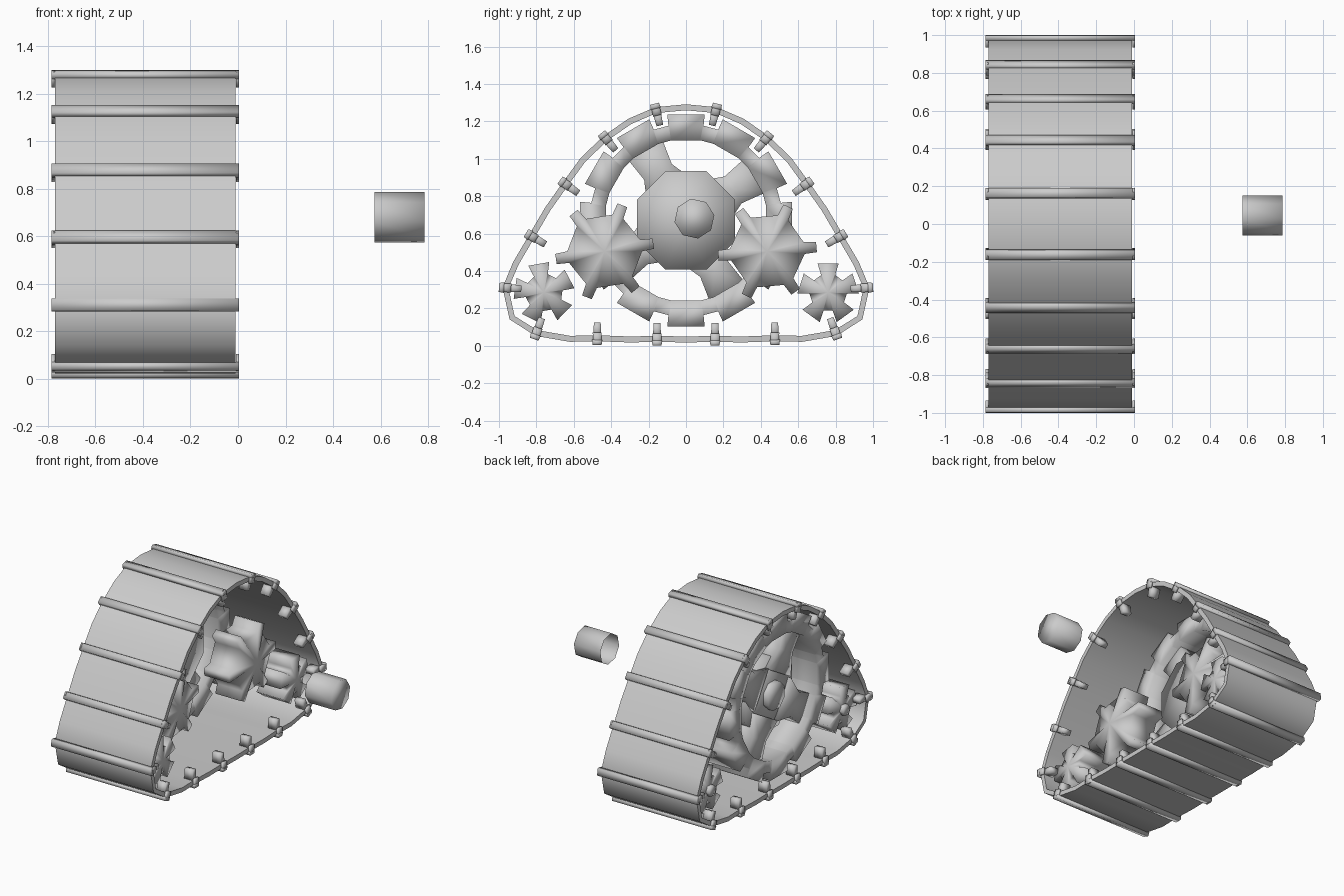
import bpy, bmesh
from math import sin, cos, radians
from mathutils import Vector

if "Cube" in bpy.data.objects:
    bpy.data.objects.remove(bpy.data.objects["Cube"])


def finish(name, bm, angle=100):
    bmesh.ops.recalc_face_normals(bm, faces=bm.faces[:])
    me = bpy.data.meshes.new(name)
    bm.to_mesh(me)
    bm.free()
    me.shade_smooth()
    me.set_sharp_from_angle(angle=radians(angle))
    ob = bpy.data.objects.new(name, me)
    bpy.context.collection.objects.link(ob)
    return ob


def loop_at(bm, x, pts):
    return [bm.verts.new((x, y, z)) for y, z in pts]


def bridge(bm, a, b):
    n = len(a)
    for i in range(n):
        j = (i + 1) % n
        bm.faces.new((a[i], a[j], b[j], b[i]))


def prism(bm, pts, x0, x1, dome0=0.0, dome1=0.0):
    """Extrude a (y, z) outline along x, with low pointed ends."""
    n = len(pts)
    a, b = loop_at(bm, x0, pts), loop_at(bm, x1, pts)
    bridge(bm, a, b)
    cy, cz = sum(p[0] for p in pts) / n, sum(p[1] for p in pts) / n
    for ring, x in ((a, x0 - dome0), (b, x1 + dome1)):
        c = bm.verts.new((x, cy, cz))
        for i in range(n):
            bm.faces.new((ring[i], ring[(i + 1) % n], c))


def polar(c, r, deg):
    return (c[0] + r * cos(radians(deg)), c[1] + r * sin(radians(deg)))


def circle(c, r, n, rot=0):
    return [polar(c, r, rot + 360 * i / n) for i in range(n)]


def gear(c, n, root, tip, root_half, tip_half, rot=0):
    """Toothed outline; half widths are in degrees."""
    pts = []
    for i in range(n):
        t = rot + 360 * i / n
        pts += [polar(c, root, t - root_half), polar(c, tip, t - tip_half),
                polar(c, tip, t + tip_half), polar(c, root, t + root_half)]
    return pts


# Track path: every odd point carries a cleat
half = [(0, 1.275), (.16, 1.26), (.3, 1.2), (.43, 1.11), (.55, .995), (.645, .865),
        (.74, .73), (.825, .585), (.91, .44), (.965, .31), (.93, .15), (.8, .068),
        (.62, .037), (.475, .04), (.31, .034), (.155, .036), (0, .034)]
path = [Vector(p) for p in half] + [Vector((-y, z)) for y, z in half[-2:0:-1]]
N = len(path)


def frame(i):
    t = (path[(i + 1) % N] - path[i - 1]).normalized()
    return t, Vector((-t.y, t.x))       # tangent, outward normal (path runs clockwise)


# Track belt
X0, X1 = -.77, -.01
bm = bmesh.new()
outer = [path[i] + frame(i)[1] * .016 for i in range(N)]
inner = [path[i] - frame(i)[1] * .016 for i in range(N)]
rings = [loop_at(bm, x, p) for x, p in ((X0, outer), (X1, outer), (X1, inner), (X0, inner))]
for k in range(4):
    bridge(bm, rings[k], rings[(k + 1) % 4])
finish("track_belt", bm, 70)

# Cleats: outer bar, clips round the belt edges, short lugs inside each edge
bm = bmesh.new()
for i in range(1, N, 2):
    t, n = frame(i)

    def bar(x0, x1, lo, hi, w_lo, w_hi):
        p = path[i]
        prism(bm, [p + n * lo - t * w_lo, p + n * lo + t * w_lo,
                   p + n * hi + t * w_hi, p + n * hi - t * w_hi], x0, x1)

    bar(-.785, .005, .008, .035, .028, .024)
    for a, b in ((-.785, -.771), (-.009, .005)):
        bar(a, b, -.03, .035, .024, .022)
    for a, b in ((-.765, -.7), (-.08, -.015)):
        bar(a, b, -.085, -.012, .018, .022)
finish("track_cleats", bm, 95)

# Large drive wheel: toothed rim
C = (0, .67)
bm = bmesh.new()
rim = gear(C, 12, .515, .575, 10.5, 10)
hole = []
for y, z in rim:
    d = Vector((y, z - C[1])).normalized() * .435
    hole.append((d.x, d.y + C[1]))
rings = [loop_at(bm, x, p) for x, p in ((-.74, rim), (-.46, rim), (-.46, hole), (-.74, hole))]
for k in range(4):
    bridge(bm, rings[k], rings[(k + 1) % 4])
finish("drive_wheel_rim", bm)

# Four flared spokes
bm = bmesh.new()
for deg in (33, 120, 213, 300):
    d = Vector((cos(radians(deg)), sin(radians(deg))))
    s, c = Vector((-d.y, d.x)), Vector(C)
    prism(bm, [c + d * .15 - s * .15, c + d * .3 - s * .085, c + d * .46 - s * .11,
               c + d * .46 + s * .11, c + d * .3 + s * .085, c + d * .15 + s * .15],
          -.69, -.51)
finish("drive_wheel_spokes", bm)

# Octagonal hub with an outer stub
bm = bmesh.new()
prism(bm, circle(C, .285, 8, 22.5), -.66, -.46, .03, .03)
prism(bm, circle(C, .1, 8, 22.5), -.72, -.63)
finish("drive_wheel_hub", bm)

# Star idlers and small toothed rollers, one of each per side
for side, label in ((-1, "front"), (1, "rear")):
    c = (side * .435, .505)
    bm = bmesh.new()
    prism(bm, gear(c, 6, .2, .265, 9, 6, 7 - side * 2), -.39, -.19, .03, .04)
    finish(label + "_star_idler", bm)

    c = (side * .76, .285)
    bm = bmesh.new()
    lobes = gear(c, 5, .1, .165, 22, 20, 90 if side > 0 else 100)
    prism(bm, lobes, -.71, -.5, .01, .02)
    prism(bm, lobes, -.29, -.08, .02, .02)
    prism(bm, circle(c, .08, 8), -.5, -.29)
    prism(bm, circle(c, .04, 6), -.745, -.69)
    finish(label + "_roller", bm)

# Detached axle: capped on the right, open on the left
bm = bmesh.new()
pts = circle((.045, .68), .108, 8, 10)
a, b = loop_at(bm, .575, pts), loop_at(bm, .785, pts)
bridge(bm, a, b)
bm.faces.new(b)
finish("axle", bm)
